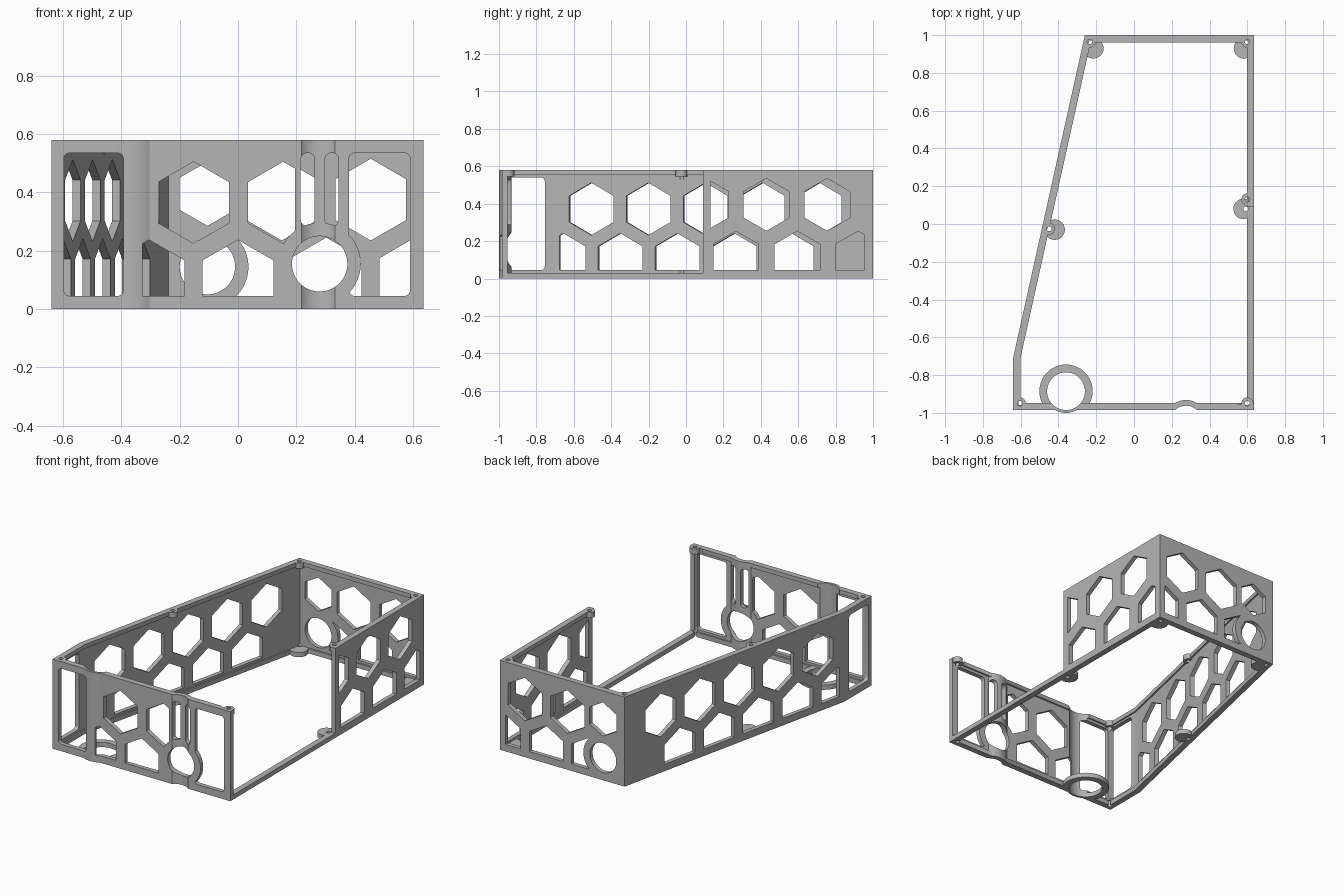
import bpy, bmesh, math
from mathutils import Vector

if "Cube" in bpy.data.objects:
    bpy.data.objects.remove(bpy.data.objects["Cube"])

grey = bpy.data.materials.new("matte_grey")
grey.use_nodes = True
grey.diffuse_color = (0.46, 0.46, 0.46, 1)
grey.node_tree.nodes["Principled BSDF"].inputs["Base Color"].default_value = grey.diffuse_color

X, Y, Z = Vector((1, 0, 0)), Vector((0, 1, 0)), Vector((0, 0, 1))
HEIGHT, FRONT = 0.58, -0.985
FOOT = [(-0.64, FRONT), (0.635, FRONT), (0.635, 1), (-0.26, 1), (-0.64, -0.71)]


def prism(name, pts, d0, d1, origin=Vector(), u=X, v=Y):
    """Extrude a 2D outline along the normal of its plane."""
    n = u.cross(v)
    bm = bmesh.new()
    rings = [[bm.verts.new(origin + u * a + v * b + n * d) for a, b in pts] for d in (d0, d1)]
    bm.faces.new(rings[0])
    bm.faces.new(rings[1])
    for i in range(len(pts)):
        j = (i + 1) % len(pts)
        bm.faces.new((rings[0][i], rings[0][j], rings[1][j], rings[1][i]))
    bmesh.ops.recalc_face_normals(bm, faces=bm.faces)
    mesh = bpy.data.meshes.new(name)
    bm.to_mesh(mesh)
    bm.free()
    mesh.materials.append(grey)
    obj = bpy.data.objects.new(name, mesh)
    bpy.context.collection.objects.link(obj)
    return obj


def combine(target, tool, op):
    mod = target.modifiers.new(op, 'BOOLEAN')
    mod.operation, mod.object, mod.solver = op, tool, 'EXACT'
    bpy.context.view_layer.objects.active = target
    bpy.ops.object.modifier_apply(modifier=mod.name)
    bpy.data.objects.remove(tool)


def arc(cx, cy, r, a0=0, a1=360, n=48):
    full = a1 - a0 == 360
    steps = n if full else n + 1
    angles = [math.radians(a0 + (a1 - a0) * i / n) for i in range(steps)]
    return [(cx + r * math.cos(a), cy + r * math.sin(a)) for a in angles]


def rounded(x0, x1, y0, y1, r=0.02):
    corners = [(x1 - r, y1 - r, 0), (x0 + r, y1 - r, 90), (x0 + r, y0 + r, 180), (x1 - r, y0 + r, 270)]
    return [p for cx, cy, a in corners for p in arc(cx, cy, r, a, a + 90, 6)]


def box(x0, x1, y0, y1):
    return [(x0, y0), (x1, y0), (x1, y1), (x0, y1)]


def clip(pts, axis, limit, sign):
    """Keep the part of a convex outline on one side of a limit."""
    out = []
    for p, q in zip(pts, pts[1:] + pts[:1]):
        a, b = sign * (p[axis] - limit), sign * (q[axis] - limit)
        if a >= 0:
            out.append(p)
        if a * b < 0:
            t = a / (a - b)
            out.append((p[0] + (q[0] - p[0]) * t, p[1] + (q[1] - p[1]) * t))
    return out


def honeycomb(upper, lower, z, drop, u0, u1):
    outlines = []
    for row, cz in ((upper, z), (lower, z - drop)):
        for c in row:
            pts = arc(c, cz, 0.14, 30, 390, 6)
            for axis, limit, sign in ((0, u0, 1), (0, u1, -1), (1, 0.045, 1)):
                pts = clip(pts, axis, limit, sign)
            outlines.append(pts)
    return outlines


def inset(poly, t):
    pts = [Vector(p) for p in poly]
    out = []
    for i, p in enumerate(pts):
        e1 = (p - pts[i - 1]).normalized()
        e2 = (pts[(i + 1) % len(pts)] - p).normalized()
        n1, n2 = Vector((-e1.y, e1.x)), Vector((-e2.y, e2.x))
        out.append(tuple(p + (n1 + n2) * t / (1 + n1.dot(n2))))
    return out


def frame(name, t, z0, z1):
    obj = prism(name, FOOT, z0, z1)
    combine(obj, prism("core", inset(FOOT, t), z0 - 0.1, z1 + 0.1), 'DIFFERENCE')
    return obj


# Walls with thicker rims along the top and the floor
case = frame("enclosure_frame", 0.028, 0, HEIGHT)
combine(case, frame("lower_rim", 0.038, 0, 0.03), 'UNION')
combine(case, frame("upper_rim", 0.038, 0.553, HEIGHT), 'UNION')

# Front wall: rounded swelling, and backing of the vertical groove
combine(case, prism("swelling", arc(-0.36, -0.885, 0.115, 231, 309), 0, HEIGHT), 'UNION')
combine(case, prism("groove_back", arc(0.275, -1.047, 0.115, 45, 135), 0, HEIGHT), 'UNION')

# Openings in each wall, given in the plane of that wall
slant = Vector((0.38, 1.71, 0)).normalized()


def along(y):
    return (y + 0.71) / slant.y


front_wall = (Vector((0, FRONT, 0)), X)
back_wall = (Vector((0, 1, 0)), X)
right_wall = (Vector((0.635, 0, 0)), Y)
left_wall = (Vector((-0.64, -0.71, 0)), slant)
left_post = (Vector((-0.64, 0, 0)), Y)
openings = {
    "front": (front_wall, honeycomb([-0.152, 0.155], [-0.305, 0.0], 0.365, 0.268, -0.328, 0.195)
              + [rounded(-0.597, -0.393, 0.045, 0.535), rounded(0.38, 0.59, 0.045, 0.535),
                 rounded(0.215, 0.262, 0.285, 0.535, 0.022), rounded(0.298, 0.345, 0.285, 0.535, 0.022)]),
    "back": (back_wall, honeycomb([0.15, 0.455], [0.0, 0.3025, 0.607], 0.375, 0.27, -0.2, 0.595)
             + [arc(-0.105, 0.395, 0.11, 30, 390, 6)]),
    "right": (right_wall, honeycomb([0.105, 0.43, 0.755], [0.267, 0.595, 0.92], 0.395, 0.282, 0.13, 0.955)),
    "left": (left_wall, honeycomb([along(-0.5 + 0.305 * i) for i in range(5)],
                                  [along(-0.65 + 0.305 * i) for i in range(5)],
                                  0.372, 0.27, along(-0.67), along(0.95))),
    "left_window": (left_post, [rounded(-0.955, -0.755, 0.045, 0.54)]),
}
for name, ((origin, u), outlines) in openings.items():
    for pts in outlines:
        combine(case, prism(name, pts, -0.1, 0.1, origin, u, Z), 'DIFFERENCE')

# Large access gap in the right wall
combine(case, prism("access_gap", box(0.55, 0.7, -0.955, 0.09), 0.03, 0.7), 'DIFFERENCE')

# Round ports with a collar, in the front and the back
for (origin, u), cx, cz, d0, d1 in ((front_wall, 0.28, 0.155, -0.028, 0), (back_wall, -0.105, 0.145, 0, 0.028)):
    combine(case, prism("collar", arc(cx, cz, 0.141), d0, d1, origin, u, Z), 'UNION')
    combine(case, prism("port", arc(cx, cz, 0.095), -0.15, 0.15, origin, u, Z), 'DIFFERENCE')
combine(case, prism("groove", arc(0.275, -1.047, 0.085), -0.1, 0.7), 'DIFFERENCE')

# Floor ring behind the front swelling
ring = [(x, max(y, FRONT)) for x, y in arc(-0.36, -0.885, 0.141)]
combine(case, prism("floor_ring", ring, 0, 0.03), 'UNION')
combine(case, prism("ring_hole", arc(-0.36, -0.885, 0.1), -0.1, 0.7), 'DIFFERENCE')

# Screw bosses under the top edge and on the floor
top_spots = [(-0.235, 0.965), (0.6, 0.965), (-0.605, -0.95), (0.6, -0.95), (-0.45, -0.025), (0.6, 0.13)]
floor_spots = [(-0.215, 0.93), (0.582, 0.93), (-0.42, -0.03), (0.58, 0.08)]
for x, y in top_spots:
    combine(case, prism("top_boss", arc(x, y, 0.032, n=24), 0.545, HEIGHT), 'UNION')
for x, y in floor_spots:
    combine(case, prism("floor_boss", arc(x, y, 0.054, n=32), 0, 0.03), 'UNION')
for x, y in top_spots:
    combine(case, prism("screw_hole", arc(x, y, 0.013, n=16), 0.53, 0.6), 'DIFFERENCE')
for x, y in top_spots[:-1] + [(0.592, 0.08)]:
    combine(case, prism("floor_hole", arc(x, y, 0.013, n=16), -0.1, 0.04), 'DIFFERENCE')

# Smooth the round parts and keep the edges sharp
bpy.ops.object.select_all(action='DESELECT')
case.select_set(True)
bpy.context.view_layer.objects.active = case
bpy.ops.object.shade_smooth_by_angle(angle=math.radians(30))
